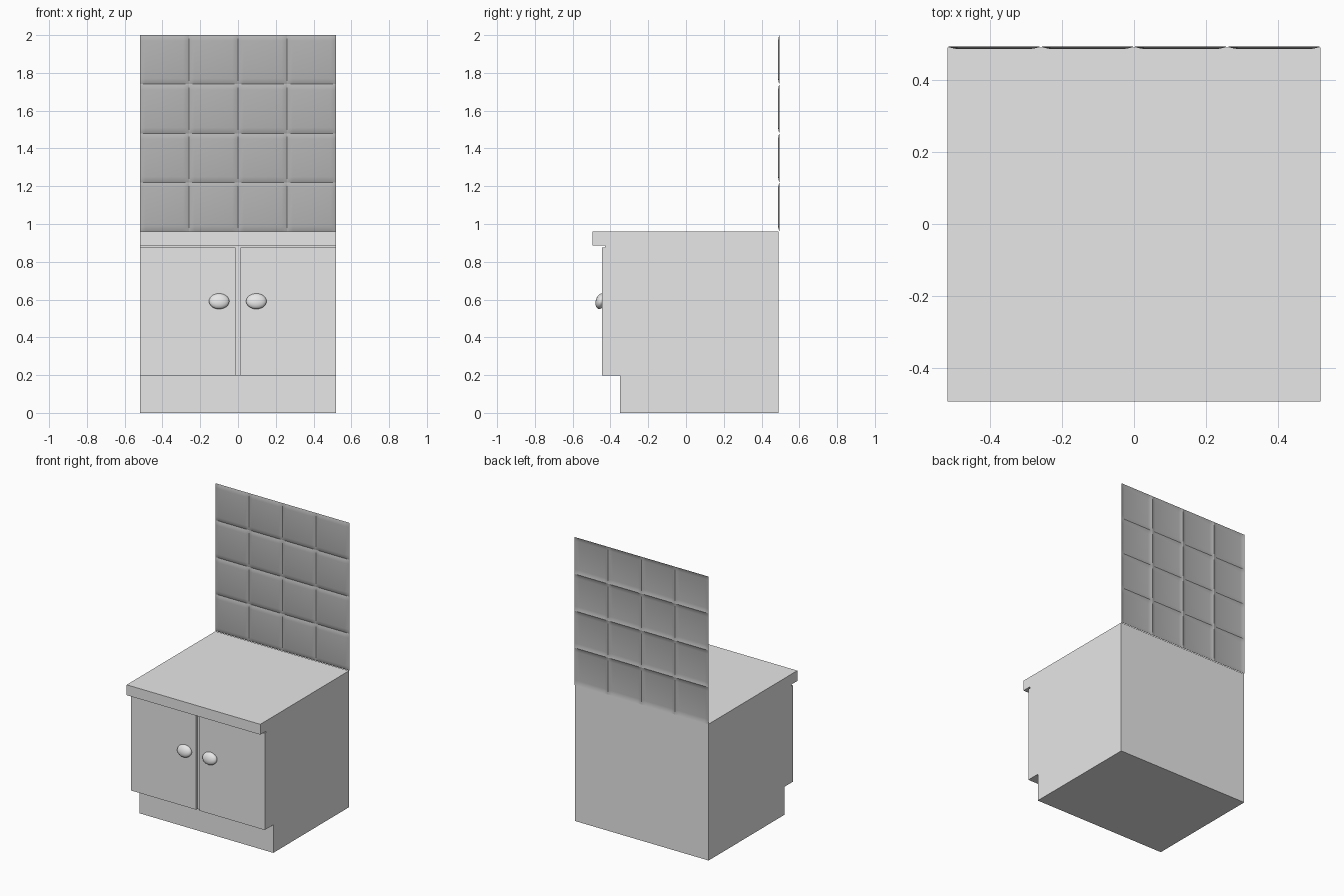
import bpy, bmesh, math

if "Cube" in bpy.data.objects:
    bpy.data.objects.remove(bpy.data.objects["Cube"])


def material(name, rgb):
    m = bpy.data.materials.new(name)
    m.diffuse_color = (*rgb, 1)
    m.use_nodes = True
    m.node_tree.nodes["Principled BSDF"].inputs["Base Color"].default_value = m.diffuse_color
    return m


LIGHT = material("light_grey", (0.8, 0.8, 0.8))
DARK = material("tile_grey", (0.46, 0.46, 0.46))


def finish(bm, name, mat, smooth=False):
    me = bpy.data.meshes.new(name)
    for f in bm.faces:
        f.smooth = smooth
    bm.to_mesh(me)
    bm.free()
    me.materials.append(mat)
    ob = bpy.data.objects.new(name, me)
    bpy.context.collection.objects.link(ob)
    return ob


def extrude_x(name, profile, x0, x1):
    """Extrude a (y, z) profile along x."""
    bm = bmesh.new()
    face = bm.faces.new([bm.verts.new((x0, y, z)) for y, z in profile])
    ext = bmesh.ops.extrude_face_region(bm, geom=[face])["geom"]
    bmesh.ops.translate(bm, vec=(x1 - x0, 0, 0),
                        verts=[v for v in ext if isinstance(v, bmesh.types.BMVert)])
    bmesh.ops.recalc_face_normals(bm, faces=bm.faces)
    return finish(bm, name, LIGHT)


W = 0.52
BACK, DOOR_Y, CARCASS_Y, KICK_Y, TOP_Y = 0.491, -0.445, -0.43, -0.35, -0.495

# Carcass with toe kick and overhanging worktop
extrude_x("cabinet_and_worktop", [
    (BACK, 0), (KICK_Y, 0), (KICK_Y, 0.197), (CARCASS_Y, 0.197),
    (CARCASS_Y, 0.887), (TOP_Y, 0.887), (TOP_Y, 0.96), (BACK, 0.96)], -W, W)

# Doors and tilted oval knobs
door = [(CARCASS_Y, 0.197), (DOOR_Y, 0.197), (DOOR_Y, 0.875), (CARCASS_Y, 0.875)]
for side, x0, x1, kx in (("left", -W, -0.014, -0.1), ("right", 0.012, W, 0.097)):
    extrude_x(side + "_door", door, x0, x1)
    bm = bmesh.new()
    bmesh.ops.create_uvsphere(bm, u_segments=32, v_segments=18, radius=1)
    knob = finish(bm, side + "_knob", LIGHT, True)
    knob.scale = (0.054, 0.026, 0.042)
    knob.rotation_euler = (math.radians(-15), 0, 0)
    knob.location = (kx, -0.452, 0.591)

# Tiled splashback: 4 x 4 pillowed tiles as a thin sheet
T = 0.26
STEPS = [(0, 0), (0.012, 0.6), (0.03, 1), (T - 0.03, 1), (T - 0.012, 0.6), (T, 0)]
bm = bmesh.new()
for col in range(4):
    for row in range(4):
        grid = [[bm.verts.new((-W + col * T + dx, 0.495 - 0.008 * min(hx, hz),
                               0.96 + row * T + dz))
                 for dx, hx in STEPS] for dz, hz in STEPS]
        for j in range(5):
            for i in range(5):
                bm.faces.new((grid[j][i], grid[j][i + 1],
                              grid[j + 1][i + 1], grid[j + 1][i]))
finish(bm, "tiled_splashback", DARK, True)
